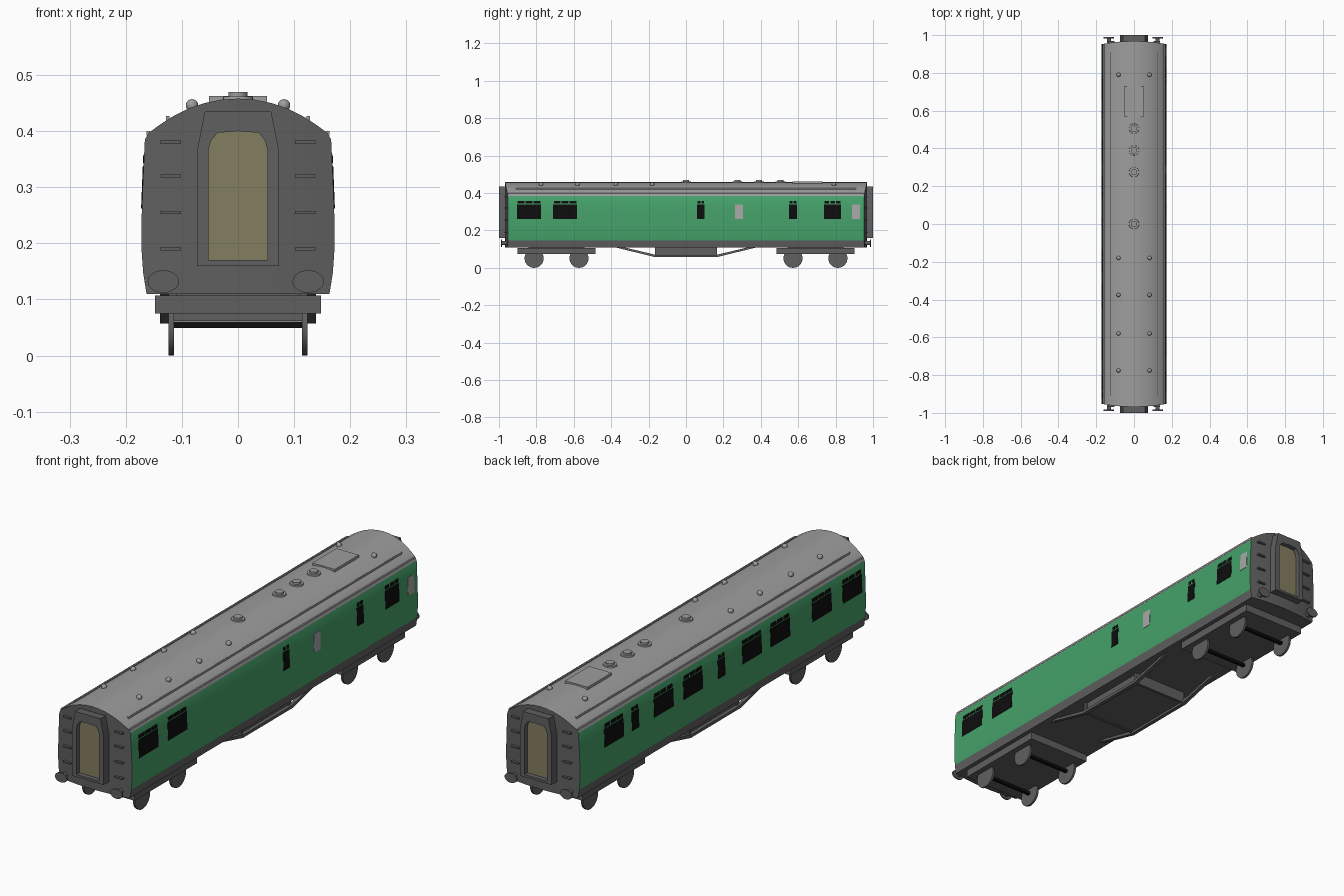
import bpy, bmesh, math
from mathutils import Matrix

if "Cube" in bpy.data.objects:
    bpy.data.objects.remove(bpy.data.objects["Cube"])


def material(name, r, g, b):
    m = bpy.data.materials.new(name)
    m.diffuse_color = (r, g, b, 1)
    m.use_nodes = True
    m.node_tree.nodes["Principled BSDF"].inputs["Base Color"].default_value = m.diffuse_color
    return m


GREEN = material("green_paint", 0.06, 0.36, 0.145)
ROOF = material("roof_grey", 0.34, 0.34, 0.34)
DARK = material("dark_grey", 0.115, 0.115, 0.115)
BLACK = material("black_glass", 0.004, 0.004, 0.004)
FROST = material("frosted_glass", 0.40, 0.39, 0.39)
TAN = material("door_tan", 0.23, 0.21, 0.115)


class Part:
    """Collects simple solids into one mesh object."""
    def __init__(self, name, *mats):
        self.name, self.mats, self.bm = name, mats, bmesh.new()

    def hull(self, a, b):
        # solid between two matching point loops
        va = [self.bm.verts.new(p) for p in a]
        vb = [self.bm.verts.new(p) for p in b]
        n = len(a)
        self.bm.faces.new(va)
        self.bm.faces.new(vb[::-1])
        for i in range(n):
            self.bm.faces.new((va[i], vb[i], vb[(i + 1) % n], va[(i + 1) % n]))

    def box(self, x0, x1, y0, y1, z0, z1):
        q = ((y0, z0), (y1, z0), (y1, z1), (y0, z1))
        self.hull([(x0, *p) for p in q], [(x1, *p) for p in q])

    def cyl(self, c, r, depth, axis="Z", scale=(1, 1, 1), n=24, r2=None):
        rot = {"Z": Matrix(), "X": Matrix.Rotation(math.pi / 2, 4, "Y"),
               "Y": Matrix.Rotation(math.pi / 2, 4, "X")}[axis]
        bmesh.ops.create_cone(self.bm, cap_ends=True, segments=n, radius1=r,
                              radius2=r if r2 is None else r2, depth=depth,
                              matrix=Matrix.Translation(c) @ Matrix.Diagonal((*scale, 1)) @ rot)

    def done(self):
        bmesh.ops.recalc_face_normals(self.bm, faces=self.bm.faces)
        me = bpy.data.meshes.new(self.name)
        self.bm.to_mesh(me)
        for m in self.mats:
            me.materials.append(m)
        ob = bpy.data.objects.new(self.name, me)
        bpy.context.collection.objects.link(ob)
        return ob


# Body shell: half profile (x, z) lofted between two bowed ends
PROFILE = [(0.163, 0.11), (0.169, 0.147), (0.172, 0.19), (0.172, 0.24), (0.1695, 0.31),
           (0.166, 0.385), (0.159, 0.397), (0.14, 0.411), (0.115, 0.427), (0.09, 0.4395),
           (0.06, 0.450), (0.03, 0.456), (0, 0.458)]
COLS = (-1, -0.75, -0.5, -0.25, 0, 0.25, 0.5, 0.75, 1)


def side_x(z):
    for (xa, za), (xb, zb) in zip(PROFILE, PROFILE[1:]):
        if za <= z <= zb:
            return xa + (xb - xa) * (z - za) / (zb - za)


body = Part("coach_body", GREEN, ROOF, DARK)
ends = []
for s in (-1, 1):
    grid = [[body.bm.verts.new((x * f, s * (0.952 + 0.016 * (1 - (x * f / 0.172) ** 2)), z))
             for f in COLS] for x, z in PROFILE]
    ends.append(grid)
    for a, b in zip(grid, grid[1:]):
        for j in range(len(COLS) - 1):
            body.bm.faces.new((a[j], a[j + 1], b[j + 1], b[j])).material_index = 2
front, back = ends
for i in range(len(PROFILE) - 1):
    z = (PROFILE[i][1] + PROFILE[i + 1][1]) / 2
    for j in (0, -1):
        f = body.bm.faces.new((front[i][j], front[i + 1][j], back[i + 1][j], back[i][j]))
        f.material_index = 2 if z < 0.147 else 0 if z < 0.385 else 1
for j in range(len(COLS) - 1):
    body.bm.faces.new((front[0][j], front[0][j + 1], back[0][j + 1], back[0][j])).material_index = 2
bmesh.ops.remove_doubles(body.bm, verts=body.bm.verts, dist=0.0001)
body.done()

# Windows: thin plates following the side, with small vent panes above
glass, frosted = Part("windows", BLACK), Part("frosted_windows", FROST)


def pane(part, s, y0, y1, z0, z1):
    def loop(off):
        return [(s * (side_x(z) + off), y, z) for y, z in ((y0, z0), (y1, z0), (y1, z1), (y0, z1))]
    part.hull(loop(-0.003), loop(0.0015))


def window(s, y0, y1):
    pane(glass, s, y0, y1, 0.262, 0.338)
    n = 3 if y1 - y0 > 0.06 else 2
    w = (y1 - y0) / n
    for k in range(n):
        pane(glass, s, y0 + k * w + 0.003, y0 + (k + 1) * w - 0.003, 0.343, 0.358)


for y0, y1 in ((-0.904, -0.775), (-0.71, -0.583), (0.059, 0.10), (0.55, 0.593), (0.738, 0.83)):
    window(1, y0, y1)
for y0, y1 in ((0.658, 0.786), (0.557, 0.604), (0.327, 0.456), (0.132, 0.26), (-0.017, 0.03),
               (-0.26, -0.132), (-0.449, -0.32), (-0.726, -0.597), (-0.928, -0.80)):
    window(-1, y0, y1)
for y0, y1 in ((0.262, 0.305), (0.888, 0.93)):
    pane(frosted, 1, y0, y1, 0.262, 0.338)
glass.done()
frosted.done()

# Roof fittings: gutters, rain strips, domes, round vents, hatch
strips = Part("rain_strips", ROOF)
for s in (-1, 1):
    strips.box(s * 0.157, s * 0.163, -0.95, 0.95, 0.392, 0.400)
    strips.box(s * 0.122, s * 0.128, -0.91, 0.91, 0.415, 0.427)
strips.done()
domes = Part("dome_vents", ROOF)
for y in (-0.775, -0.58, -0.375, -0.18, 0.79):
    for s in (-1, 1):
        bmesh.ops.create_uvsphere(domes.bm, u_segments=16, v_segments=10, radius=0.011,
                                  matrix=Matrix.Translation((s * 0.082, y, 0.446)))
domes.done()
vents = Part("round_vents", ROOF)
for y in (0, 0.275, 0.39, 0.505):
    vents.cyl((0, y, 0.457), 0.028, 0.01, r2=0.026)
    vents.cyl((0, y, 0.464), 0.017, 0.012)
vents.done()
hatch = Part("roof_hatch", ROOF)
hatch.box(-0.052, 0.052, 0.57, 0.73, 0.445, 0.463)
hatch.done()

# Gangways: a frame ring around an arched, recessed door
OUTER = [(0.073, 0.16), (0.073, 0.365), (0.067, 0.395), (0.059, 0.435), (0, 0.435)]
INNER = [(0.053, 0.17), (0.053, 0.365), (0.048, 0.383), (0.037, 0.397), (0, 0.40)]


def mirrored(half):
    return half + [(-x, z) for x, z in half[-2::-1]]


outer, inner = mirrored(OUTER), mirrored(INNER)
frames, doors = Part("gangway_frames", DARK), Part("gangway_doors", TAN)
for s in (-1, 1):
    loops = [[frames.bm.verts.new((x, s * y, z)) for x, z in pts]
             for pts, y in ((outer, 0.95), (outer, 1.0), (inner, 1.0), (inner, 0.95))]
    for a, b in zip(loops, loops[1:]):
        for i in range(len(a)):
            k = (i + 1) % len(a)
            frames.bm.faces.new((a[i], a[k], b[k], b[i]))
    doors.hull([(x, s * 0.972, z) for x, z in inner], [(x, s * 0.980, z) for x, z in inner])
frames.done()
doors.done()

# Buffers and end steps
buffers, steps = Part("buffers", DARK), Part("end_steps", DARK)
for s in (-1, 1):
    for x in (-0.133, 0.125):
        buffers.cyl((x, s * 0.968, 0.132), 0.011, 0.035, "Y", n=16)
        buffers.cyl((x, s * 0.9865, 0.132), 0.02, 0.007, "Y", (1.4, 1, 1))
    for x in (-0.12, 0.12):
        for z in (0.19, 0.255, 0.32, 0.38):
            steps.box(x - 0.018, x + 0.018, s * 0.955, s * 0.97, z - 0.003, z + 0.003)
buffers.done()
steps.done()

# Bogies with wheels and axles
bogies, wheels, axles = Part("bogie_frames", DARK), Part("wheels", DARK), Part("axles", BLACK)
for s in (-1, 1):
    yc = s * 0.692
    bogies.box(-0.148, 0.148, yc - 0.208, yc + 0.208, 0.075, 0.107)
    bogies.box(-0.11, 0.11, yc - 0.15, yc + 0.15, 0.106, 0.112)
    for d in (-0.12, 0.12):
        axles.box(-0.118, 0.118, yc + d - 0.007, yc + d + 0.007, 0.049, 0.061)
        for x in (-0.119, 0.119):
            wheels.cyl((x, yc + d, 0.051), 0.051, 0.009, "X", n=32)
for p in (bogies, wheels, axles):
    p.done()

# Underframe trusses, cross members and equipment box
truss = Part("underframe_truss", DARK)
low = [(-0.39, 0.113), (-0.165, 0.057), (0.165, 0.057), (0.39, 0.113)]
high = [(-0.345, 0.113), (-0.16, 0.069), (0.16, 0.069), (0.345, 0.113)]
for s in (-1, 1):
    for i in range(3):
        q = (low[i], low[i + 1], high[i + 1], high[i])
        truss.hull([(s * 0.123, *p) for p in q], [(s * 0.139, *p) for p in q])
    truss.box(-0.13, 0.13, s * 0.155, s * 0.167, 0.062, 0.112)
truss.done()
gear = Part("equipment_box", DARK)
gear.box(-0.122, 0.122, -0.156, 0.156, 0.066, 0.112)
gear.done()

# Smooth the rounded parts, keep the edges sharp
bpy.ops.object.select_all(action="SELECT")
bpy.context.view_layer.objects.active = bpy.data.objects["coach_body"]
bpy.ops.object.shade_smooth_by_angle(angle=math.radians(30))
